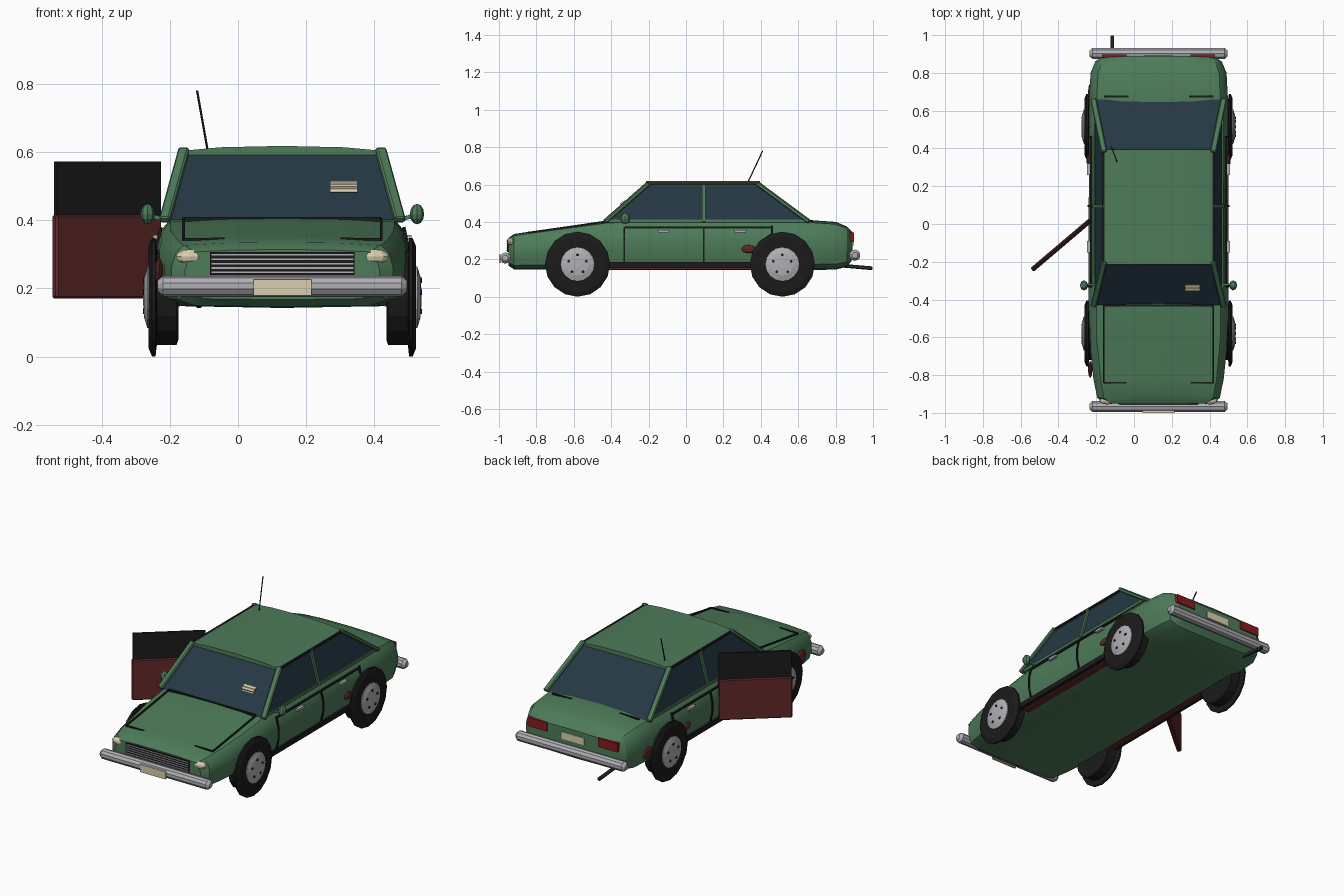
import bpy, bmesh, math
from mathutils import Vector

CX = 0.13  # the car body sits off-centre because one door hangs open


def material(name, rgb):
    m = bpy.data.materials.new(name)
    m.diffuse_color = (*rgb, 1)
    return m


GREEN = material("green paint", (0.075, 0.20, 0.10))
GLASS = material("dark glass", (0.018, 0.04, 0.058))
BLACK = material("black rubber", (0.011, 0.011, 0.011))
CHROME = material("chrome grey", (0.43, 0.43, 0.46))
CREAM = material("cream", (0.70, 0.62, 0.42))
RUST = material("rust red", (0.12, 0.021, 0.021))
LAMP = material("tail red", (0.24, 0.011, 0.014))


def finish(bm, name, mat, smooth=0):
    bmesh.ops.recalc_face_normals(bm, faces=bm.faces[:])
    me = bpy.data.meshes.new(name)
    bm.to_mesh(me)
    bm.free()
    me.materials.append(mat)
    ob = bpy.data.objects.new(name, me)
    ob.location.x = CX
    bpy.context.collection.objects.link(ob)
    if smooth:
        bpy.ops.object.select_all(action='DESELECT')
        ob.select_set(True)
        bpy.context.view_layer.objects.active = ob
        bpy.ops.object.shade_smooth_by_angle(angle=math.radians(smooth))
    return ob


def loft(name, rings, mat, smooth=0):
    """Skin closed rings of points and cap both ends."""
    bm = bmesh.new()
    rows = [[bm.verts.new(p) for p in r] for r in rings]
    n = len(rows[0])
    for a, b in zip(rows, rows[1:]):
        for i in range(n):
            bm.faces.new((a[i], a[(i + 1) % n], b[(i + 1) % n], b[i]))
    bm.faces.new(rows[0])
    bm.faces.new(rows[-1])
    return finish(bm, name, mat, smooth)


def bar(name, p, q, w, h, mat, bevel=0):
    """Box of section w x h running from p to q."""
    p, q = Vector(p), Vector(q)
    bm = bmesh.new()
    bmesh.ops.create_cube(bm, size=1)
    bmesh.ops.scale(bm, vec=(w, (q - p).length, h), verts=bm.verts)
    if bevel:
        bmesh.ops.bevel(bm, geom=bm.edges[:], offset=bevel, segments=1, affect='EDGES')
    rot = (q - p).to_track_quat('Y', 'Z').to_matrix().to_4x4()
    bmesh.ops.transform(bm, matrix=rot, verts=bm.verts)
    bmesh.ops.translate(bm, vec=(p + q) / 2, verts=bm.verts)
    return finish(bm, name, mat)


def path(name, pts, w, h, mat):
    for p, q in zip(pts, pts[1:]):
        bar(name, p, q, w, h, mat)


def blob(name, c, r, mat, seg=10):
    bm = bmesh.new()
    bmesh.ops.create_uvsphere(bm, u_segments=seg, v_segments=6, radius=1)
    bmesh.ops.scale(bm, vec=r, verts=bm.verts)
    bmesh.ops.translate(bm, vec=c, verts=bm.verts)
    return finish(bm, name, mat)


def lathe_x(name, prof, cy, cz, s, n, mat):
    """Profile of (radius, x) turned about a sideways axle."""
    rings = [[(s * x, cy + r * math.sin(2 * math.pi * i / n), cz - r * math.cos(2 * math.pi * i / n))
              for i in range(n)] for r, x in prof]
    return loft(name, rings, mat)


# Lower body: one half section scaled along the length
half = [(0.8, 0), (0.95, 0.1), (1, 0.38), (1, 0.62), (0.96, 0.86), (0.89, 0.98), (0.5, 1.02)]
section = [(0, -0.02)] + half + [(0, 1.03)] + [(-w, t) for w, t in reversed(half)]
stations = [(-0.95, 0.285, 0.17, 0.31), (-0.92, 0.325, 0.15, 0.33), (-0.82, 0.345, 0.15, 0.345),
            (-0.60, 0.368, 0.15, 0.375), (-0.42, 0.37, 0.148, 0.40), (0, 0.37, 0.148, 0.408),
            (0.65, 0.368, 0.148, 0.403), (0.80, 0.36, 0.15, 0.393), (0.86, 0.335, 0.165, 0.37),
            (0.89, 0.29, 0.20, 0.34)]
loft("body", [[(w * hw, y, b + t * (top - b)) for w, t in section] for y, hw, b, top in stations],
     GREEN, 30)

# Cabin glass and roof
loft("cabin_glass", [[(-a, y0, z), (a, y0, z), (a, y1, z), (-a, y1, z)]
                     for a, y0, y1, z in ((0.34, -0.43, 0.66, 0.40), (0.284, -0.20, 0.38, 0.602))], GLASS)
arc = [(0.29, 0.592), (0.29, 0.604), (0.18, 0.614), (0, 0.618), (-0.18, 0.614), (-0.29, 0.604), (-0.29, 0.592)]
loft("roof", [[(x, y, z) for x, z in arc] for y in (-0.215, 0.395)], GREEN, 30)

# Parts mirrored on both sides
for s, side in ((-1, "left"), (1, "right")):
    n = lambda part: side + "_" + part
    bar(n("front_pillar"), (s * 0.345, -0.435, 0.40), (s * 0.288, -0.20, 0.607), 0.032, 0.022, GREEN, 0.005)
    bar(n("rear_pillar"), (s * 0.345, 0.66, 0.40), (s * 0.288, 0.38, 0.607), 0.032, 0.022, GREEN, 0.005)
    bar(n("middle_pillar"), (s * 0.342, 0.095, 0.40), (s * 0.288, 0.095, 0.605), 0.018, 0.014, GREEN)
    bar(n("roof_seal"), (s * 0.291, -0.20, 0.60), (s * 0.291, 0.38, 0.60), 0.012, 0.012, BLACK)
    bar(n("window_sill"), (s * 0.335, -0.42, 0.405), (s * 0.335, 0.65, 0.405), 0.016, 0.016, GREEN)
    # Door seams, trim and handles
    for y in (-0.33, 0.095):
        path(n("door_seam"), [(s * 0.353, y, 0.165), (s * 0.371, y, 0.25), (s * 0.371, y, 0.31),
                              (s * 0.358, y, 0.37)], 0.01, 0.01, BLACK)
    bar(n("rear_door_seam"), (s * 0.366, 0.46, 0.335), (s * 0.356, 0.46, 0.38), 0.01, 0.01, BLACK)
    bar(n("belt_trim"), (s * 0.358, -0.33, 0.37), (s * 0.358, 0.46, 0.37), 0.01, 0.009, BLACK)
    bar(n("sill"), (s * 0.35, -0.43, 0.17), (s * 0.35, 0.39, 0.17), 0.03, 0.03, BLACK)
    bar(n("sill_rust"), (s * 0.32, -0.42, 0.151), (s * 0.32, 0.38, 0.151), 0.04, 0.008, RUST)
    for y in (-0.12, 0.29):
        bar(n("door_handle"), (s * 0.37, y - 0.03, 0.35), (s * 0.37, y + 0.03, 0.35), 0.018, 0.014, CHROME)
    # Door mirror
    bar(n("mirror_arm"), (s * 0.34, -0.32, 0.40), (s * 0.39, -0.32, 0.415), 0.012, 0.012, GREEN)
    blob(n("mirror"), (s * 0.395, -0.325, 0.418), (0.021, 0.027, 0.03), GREEN, 8)
    # Wheels: narrow flanged tyre, domed hub and wheel nuts
    for y, end in ((-0.58, "front"), (0.515, "rear")):
        w = n(end)
        lathe_x(w + "_tyre", [(0.125, 0.305), (0.14, 0.31), (0.14, 0.368), (0.174, 0.372), (0.174, 0.382),
                              (0.15, 0.392), (0.09, 0.392)], y, 0.174, s, 16, BLACK)
        lathe_x(w + "_hub", [(0.092, 0.385), (0.09, 0.396), (0.06, 0.405), (0.02, 0.408)], y, 0.174, s, 16, CHROME)
        for k in range(5):
            a = 2 * math.pi * k / 5
            lathe_x(w + "_nut", [(0.008, 0.40), (0.008, 0.409)], y + 0.05 * math.sin(a),
                    0.174 + 0.05 * math.cos(a), s, 6, BLACK)
    # Lamps
    blob(n("headlight"), (s * 0.272, -0.934, 0.293), (0.042, 0.022, 0.022), CREAM)
    bar(n("tail_light"), (s * 0.17, 0.888, 0.318), (s * 0.30, 0.888, 0.318), 0.02, 0.052, LAMP)
    # Bonnet and boot seams
    path(n("bonnet_seam"), [(s * 0.17, -0.84, 0.345), (s * 0.29, -0.84, 0.344), (s * 0.29, -0.60, 0.378),
                            (s * 0.29, -0.43, 0.403)], 0.008, 0.008, BLACK)
    bar(n("boot_seam"), (s * 0.16, 0.675, 0.407), (s * 0.29, 0.675, 0.404), 0.008, 0.008, BLACK)

bar("bonnet_rear_seam", (-0.29, -0.432, 0.402), (0.29, -0.432, 0.402), 0.01, 0.014, BLACK)

# Bumpers
for name, y, z in (("front_bumper", -0.966, 0.207), ("rear_bumper", 0.903, 0.222)):
    prof = [(0.016, -0.366), (0.03, -0.35), (0.03, 0.35), (0.016, 0.366)]
    lathe_x(name, prof, y, z, 1, 10, CHROME)

# Number plates
bar("front_plate", (-0.085, -0.994, 0.203), (0.085, -0.994, 0.203), 0.012, 0.046, CREAM)
bar("rear_plate", (-0.075, 0.889, 0.295), (0.075, 0.889, 0.295), 0.012, 0.042, CREAM)

# Grille with bars
bar("grille", (-0.212, -0.95, 0.273), (0.212, -0.95, 0.273), 0.012, 0.068, BLACK)
for k in range(5):
    z = 0.247 + 0.013 * k
    bar("grille_bar", (-0.208, -0.957, z), (0.208, -0.957, z), 0.005, 0.0045, CHROME)

# Rust patches around the arches
for s, y, z, ry, rz in ((1, 0.335, 0.255, 0.038, 0.022), (-1, 0.335, 0.255, 0.035, 0.022),
                        (-1, 0.69, 0.23, 0.055, 0.04), (-1, -0.77, 0.25, 0.045, 0.04)):
    blob("rust_patch", (s * (0.37 if abs(y) < 0.6 else 0.362), y, z), (0.012, ry, rz), RUST, 8)

# Open door with its window frame, swung out on the left
bar("open_door", (-0.36, 0.02, 0.293), (-0.67, -0.243, 0.293), 0.026, 0.245, RUST, 0.006)
bar("open_door_window", (-0.36, 0.02, 0.488), (-0.665, -0.239, 0.488), 0.012, 0.168, BLACK)

# Aerial, exhaust pipe and paper on the windscreen
bar("aerial", (-0.22, 0.33, 0.61), (-0.25, 0.41, 0.78), 0.005, 0.005, BLACK)
bar("exhaust_pipe", (-0.245, 0.70, 0.178), (-0.245, 0.998, 0.152), 0.02, 0.02, GLASS, 0.005)
bar("paper", (0.18, -0.352, 0.495), (0.18, -0.322, 0.512), 0.08, 0.008, CREAM)
bar("paper_flap", (0.18, -0.35, 0.482), (0.18, -0.338, 0.508), 0.08, 0.006, CREAM)
